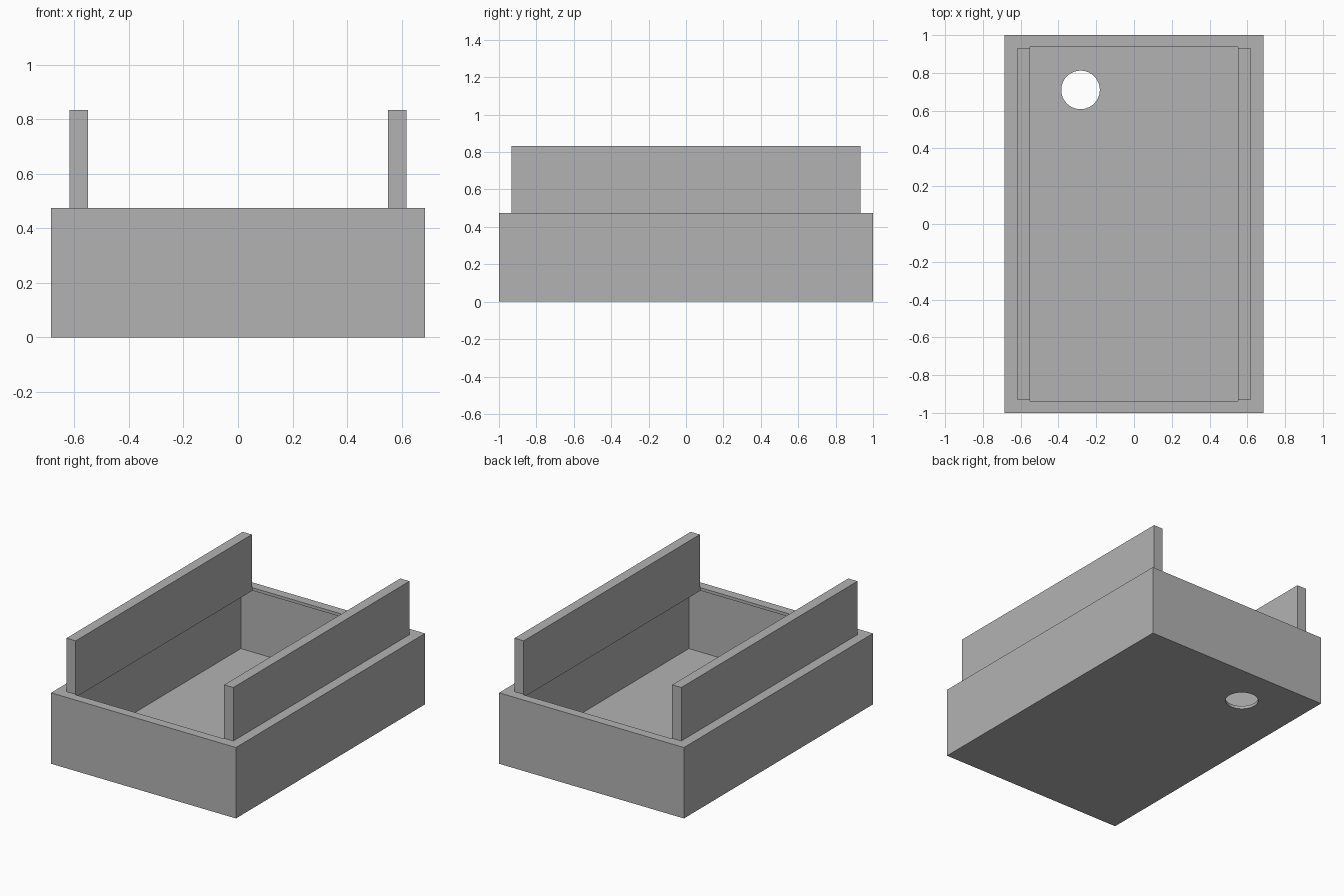
import bpy

if "Cube" in bpy.data.objects:
    bpy.data.objects.remove(bpy.data.objects["Cube"], do_unlink=True)

HALF_X, HALF_Y, HEIGHT = 0.685, 1.0, 0.475
WALL = 0.02
OPEN_X, OPEN_Y = 0.55, 0.938
RAIL_WIDTH, RAIL_Y, TOP = 0.068, 0.932, 0.833

grey = bpy.data.materials.new("plain_grey")
grey.use_nodes = True
colour = (0.45, 0.45, 0.45, 1)
grey.diffuse_color = colour
grey.node_tree.nodes["Principled BSDF"].inputs["Base Color"].default_value = colour


def box(name, x, y, z):
    """Box spanning the given (low, high) ranges."""
    spans = (x, y, z)
    bpy.ops.mesh.primitive_cube_add(size=1, location=[(a + b) / 2 for a, b in spans])
    ob = bpy.context.object
    ob.name = name
    ob.scale = [b - a for a, b in spans]
    bpy.ops.object.transform_apply(location=False, rotation=False, scale=True)
    ob.data.materials.append(grey)
    return ob


def cut(target, cutter):
    """Subtract the cutter and discard it."""
    mod = target.modifiers.new("cut", "BOOLEAN")
    mod.operation = "DIFFERENCE"
    mod.solver = "EXACT"
    mod.object = cutter
    cutter.hide_render = True
    bpy.context.view_layer.objects.active = target
    bpy.ops.object.modifier_apply(modifier=mod.name)
    bpy.data.objects.remove(cutter, do_unlink=True)


# Thin-walled case with an inward lip around its top opening
case = box("case", (-HALF_X, HALF_X), (-HALF_Y, HALF_Y), (0, HEIGHT))
in_x, in_y = HALF_X - WALL, HALF_Y - WALL
cut(case, box("cavity_cutter", (-in_x, in_x), (-in_y, in_y), (WALL, HEIGHT - WALL)))
cut(case, box("opening_cutter", (-OPEN_X, OPEN_X), (-OPEN_Y, OPEN_Y), (HEIGHT / 2, HEIGHT + 0.1)))

# Round hole through the floor
bpy.ops.mesh.primitive_cylinder_add(vertices=64, radius=0.102, depth=0.2, location=(-0.283, 0.71, 0))
hole = bpy.context.object
hole.data.materials.append(grey)
cut(case, hole)

# Upright rails along both long sides
for name, side in (("left_rail", 1), ("right_rail", -1)):
    span = sorted((side * OPEN_X, side * (OPEN_X + RAIL_WIDTH)))
    box(name, span, (-RAIL_Y, RAIL_Y), (HEIGHT, TOP))

# Smooth the hole wall while keeping the box edges sharp
bpy.ops.object.select_all(action="DESELECT")
case.select_set(True)
bpy.context.view_layer.objects.active = case
bpy.ops.object.shade_smooth_by_angle()
